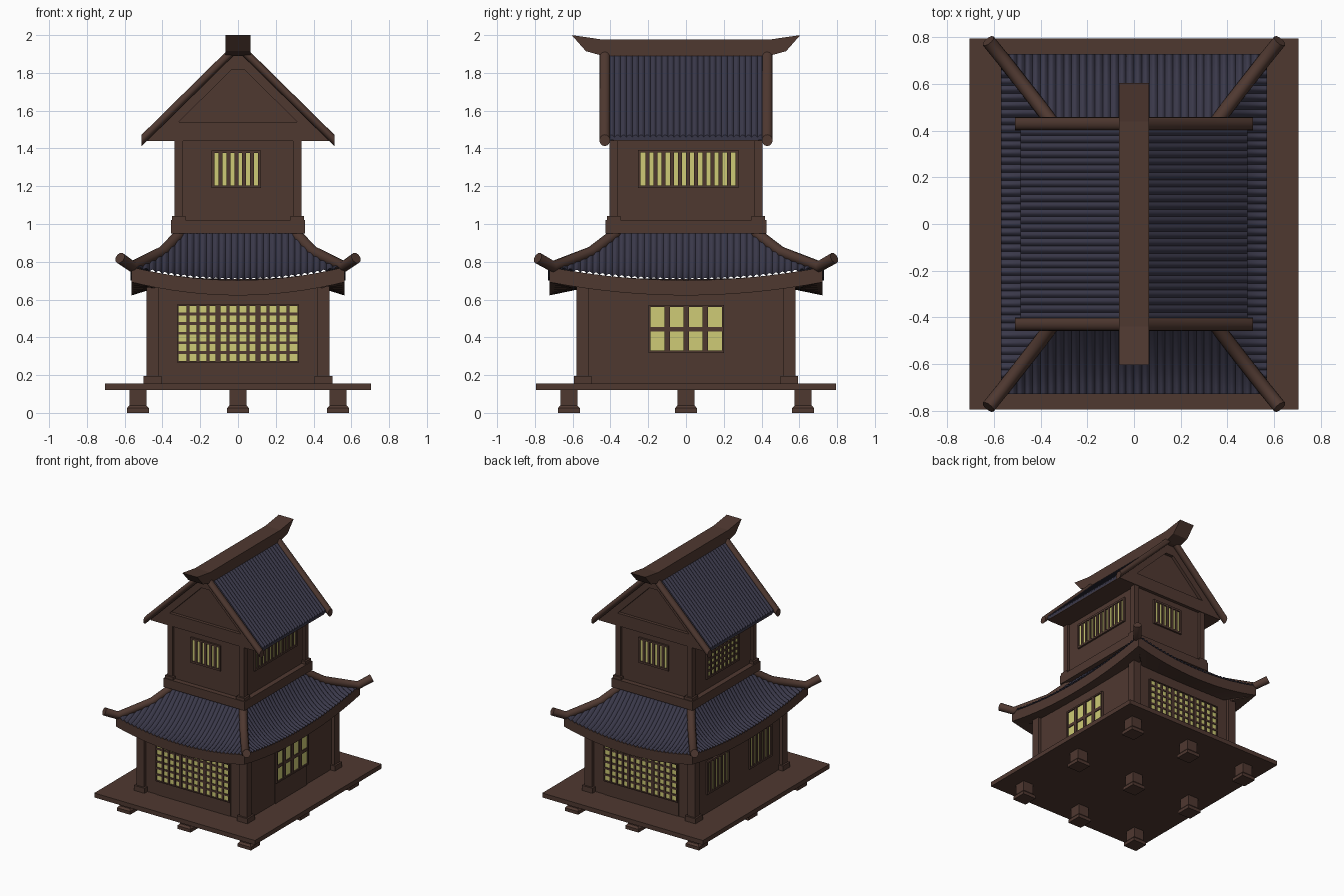
import bpy, bmesh, math
from mathutils import Vector

if "Cube" in bpy.data.objects:
    bpy.data.objects.remove(bpy.data.objects["Cube"])


def material(name, rgb):
    m = bpy.data.materials.new(name)
    m.diffuse_color = (*rgb, 1)
    m.use_nodes = True
    m.node_tree.nodes["Principled BSDF"].inputs["Base Color"].default_value = m.diffuse_color
    return m


WOOD = material("dark_brown_wood", (0.078, 0.040, 0.030))
TILE = material("slate_blue_tile", (0.042, 0.040, 0.068))
GLOW = material("pale_yellow_paper", (0.62, 0.60, 0.18))
SIDES = ("front", "back", "right", "left")


def place(side, u, d, z):
    """u runs along the wall, d outward from the centre."""
    return {"front": (u, -d, z), "back": (-u, d, z),
            "right": (d, u, z), "left": (-d, -u, z)}[side]


def finish(name, bm, mat, smooth=False, face_up=False):
    bmesh.ops.recalc_face_normals(bm, faces=bm.faces)
    if face_up and sum(f.normal.z * f.calc_area() for f in bm.faces) < 0:
        bmesh.ops.reverse_faces(bm, faces=bm.faces)
    me = bpy.data.meshes.new(name)
    bm.to_mesh(me)
    bm.free()
    ob = bpy.data.objects.new(name, me)
    bpy.context.collection.objects.link(ob)
    me.materials.append(mat)
    if smooth:
        bpy.ops.object.select_all(action='DESELECT')
        ob.select_set(True)
        bpy.context.view_layer.objects.active = ob
        bpy.ops.object.shade_smooth_by_angle(angle=math.radians(40))
    return ob


def add_loft(bm, rings):
    vs = [[bm.verts.new(p) for p in r] for r in rings]
    n = len(vs[0])
    for a, b in zip(vs, vs[1:]):
        for i in range(n):
            bm.faces.new((a[i], a[(i + 1) % n], b[(i + 1) % n], b[i]))
    bm.faces.new(vs[0])
    bm.faces.new(vs[-1])


def loft(name, ring_sets, mat, smooth=False):
    bm = bmesh.new()
    for rings in ring_sets:
        add_loft(bm, rings)
    return finish(name, bm, mat, smooth)


def box(x0, x1, y0, y1, z0, z1):
    return [[(x0, y0, z), (x1, y0, z), (x1, y1, z), (x0, y1, z)] for z in (z0, z1)]


def wall_box(side, u0, u1, d0, d1, z0, z1):
    a, b = place(side, u0, d0, z0), place(side, u1, d1, z1)
    return box(a[0], b[0], a[1], b[1], z0, z1)


def add_sheet(bm, columns):
    vs = [[bm.verts.new(p) for p in c] for c in columns]
    for a, b in zip(vs, vs[1:]):
        for i in range(len(a) - 1):
            bm.faces.new((a[i], a[i + 1], b[i + 1], b[i]))


def window(name, side, wall, u0, u1, z0, z1, bars_u, bars_z, bar=0.015, frame=0.015):
    """Glowing plate with a frame and crossing bars in front; bars_u holds (position, width)."""
    loft(name + "_paper", [wall_box(side, u0, u1, wall - 0.002, wall + 0.004, z0, z1)], GLOW)
    d0, d1 = wall - 0.002, wall + 0.014
    parts = [wall_box(side, u - w / 2, u + w / 2, d0, d1 - 0.002, z0, z1) for u, w in bars_u]
    parts += [wall_box(side, u0, u1, d0, d1 - 0.004, z - bar / 2, z + bar / 2) for z in bars_z]
    for a, b in ((u0 - frame, u0), (u1, u1 + frame)):
        parts.append(wall_box(side, a, b, d0, d1, z0 - frame, z1 + frame))
    for a, b in ((z0 - frame, z0), (z1, z1 + frame)):
        parts.append(wall_box(side, u0, u1, d0, d1, a, b))
    loft(name + "_bars", parts, WOOD)


def slats(u0, u1, cells, width):
    return [(u0 + (u1 - u0) * i / cells, width) for i in range(1, cells)]


# platform and feet
loft("platform", [box(-0.705, 0.705, -0.795, 0.795, 0.12, 0.155)], WOOD)
foot = ((0.058, 0), (0.058, 0.025), (0.045, 0.04), (0.045, 0.125))
loft("platform_feet", [[[(x + sx * h, y + sy * h, z) for sx, sy in ((-1, -1), (1, -1), (1, 1), (-1, 1))]
                        for h, z in foot] for x in (-0.53, 0, 0.53) for y in (-0.62, 0, 0.62)], WOOD)


# storeys: walls, corner posts and post bases
def storey(name, wx, wy, px, py, w, z0, z1, base):
    loft(name + "_walls", [box(-wx, wx, -wy, wy, z0, z1)], WOOD)
    posts = []
    for sx in (-1, 1):
        for sy in (-1, 1):
            posts.append(box(sx * (px - w), sx * px, sy * (py - w), sy * py, z0, z1))
            g = 0.014
            posts.append(box(sx * (px - w - g), sx * (px + g), sy * (py - w - g), sy * (py + g), z0, base))
    loft(name + "_posts", posts, WOOD)


storey("lower_storey", 0.46, 0.555, 0.485, 0.58, 0.065, 0.155, 0.69, 0.195)
storey("upper_storey", 0.315, 0.385, 0.335, 0.405, 0.043, 0.96, 1.445, 1.042)
loft("upper_sill_band", [box(-0.355, 0.355, -0.425, 0.425, 0.95, 1.02)], WOOD)

# lattice doors on front and back, slatted windows above
for side in ("front", "back"):
    loft(side + "_door_panel", [wall_box(side, -0.325, 0.325, 0.55, 0.56, 0.155, 0.575)], WOOD)
    bars = [(c + k * 0.0525, 0.016) for c in (-0.212, 0, 0.212) for k in (-1, 0, 1)]
    bars += [(-0.106, 0.025), (0.106, 0.025)]
    window(side + "_lattice", side, 0.56, -0.315, 0.315, 0.275, 0.565, bars,
           [0.32 + 0.051 * i for i in range(5)], 0.015, 0.008)
    window(side + "_upper_window", side, 0.385, -0.125, 0.107, 1.205, 1.375,
           slats(-0.135, 0.117, 6, 0.021), [])

# right side: panelled door and long slatted window
loft("right_door_panel", [wall_box("right", -0.2, 0.2, 0.455, 0.467, 0.155, 0.575)], WOOD)
window("right_door_window", "right", 0.467, -0.187, 0.19, 0.33, 0.56,
       slats(-0.2, 0.203, 4, 0.03), [0.443], 0.025, 0.012)
window("right_upper_window", "right", 0.315, -0.24, 0.262, 1.205, 1.378,
       slats(-0.248, 0.27, 12, 0.021), [])

# left side: two small slatted windows and an upper lattice
for label, c in (("rear", -0.265), ("fore", 0.265)):
    window("left_%s_window" % label, "left", 0.46, c - 0.125, c + 0.125, 0.32, 0.55,
           slats(c - 0.135, c + 0.135, 6, 0.022), [])
window("left_upper_lattice", "left", 0.315, -0.19, 0.19, 1.12, 1.38,
       slats(-0.195, 0.195, 8, 0.016), [1.12 + 0.0433 * i for i in range(1, 6)])


# lower skirt roof: concave corrugated slopes with lifted corners
def eave_z(s):
    return 0.70 + 0.07 * s * s


def ribs(u, pitch, height):
    return height * abs(math.sin(math.pi * u / pitch))


bm = bmesh.new()
eaves = []
for side in SIDES:
    a, b, d0, d1, wall = ((0.31, 0.57, 0.38, 0.73, 0.54) if side in ("front", "back")
                          else (0.38, 0.73, 0.31, 0.57, 0.44))
    count = round(2 * b / 0.034)
    pitch, columns = 2 * b / count, []
    for i in range(count * 6 + 1):
        u = (-b + pitch * i / 6) * 0.998
        t0 = max(0, (abs(u) - a) / (b - a))
        col = []
        for k in range(9):
            t = t0 + (1 - t0) * k / 8
            s = u / (a + (b - a) * t)
            z = 0.95 - (0.95 - eave_z(s)) * (1 - (1 - t) ** 1.7)
            col.append(place(side, u, d0 + (d1 - d0) * t, z + ribs(u + b, pitch, 0.014)))
        columns.append(col)
    add_sheet(bm, columns)
    # fascia board with soffit, following the eave curve
    ub, ui, rings = b - 0.007, b - d1 + wall, []
    for i in range(17):
        s = -1 + i / 8
        z = eave_z(s)
        rings.append([place(side, s * ub, d1 - 0.007, z + 0.002), place(side, s * ub, d1 - 0.007, z - 0.078),
                      place(side, s * ui, wall, 0.66), place(side, s * ui, wall, 0.71)])
    eaves.append(rings)
finish("lower_roof_tiles", bm, TILE, True, True)
loft("lower_eaves", eaves, WOOD)

# hip beams, bent up at the corners
hip = [Vector(p) for p in ((0.30, 0.365, 0.955), (0.40, 0.50, 0.852), (0.56, 0.705, 0.775), (0.625, 0.785, 0.82))]
for sx in (-1, 1):
    for sy in (-1, 1):
        cu = bpy.data.curves.new("hip_beam", 'CURVE')
        cu.dimensions = '3D'
        cu.bevel_depth, cu.bevel_resolution, cu.use_fill_caps = 0.03, 3, True
        sp = cu.splines.new('POLY')
        sp.points.add(len(hip) - 1)
        for pt, p in zip(sp.points, hip):
            pt.co = (sx * p.x, sy * p.y, p.z, 1)
        ob = bpy.data.objects.new("hip_beam", cu)
        cu.materials.append(WOOD)
        bpy.context.collection.objects.link(ob)


# gable roof body with framed, recessed gable ends
def extrude_y(points, y0, y1):
    return [[(x, y, z) for x, z in points] for y in (y0, y1)]


loft("gable_body", [extrude_y([(-0.485, 1.44), (0.485, 1.44), (0.485, 1.45), (0, 1.935), (-0.485, 1.45)],
                              -0.385, 0.385)], WOOD)
frames = []
for y0, y1 in ((-0.41, -0.38), (0.38, 0.41)):
    frames.append(extrude_y([(-0.48, 1.44), (0.48, 1.44), (0.38, 1.54), (-0.38, 1.54)], y0, y1))
    frames.append(extrude_y([(-0.06, 1.815), (0.06, 1.815), (0, 1.92)], y0, y1))
    for m in (-1, 1):
        frames.append(extrude_y([(m * 0.485, 1.445), (0, 1.93), (0, 1.85), (m * 0.41, 1.445)], y0, y1))
loft("gable_frames", frames, WOOD)

# upper corrugated tiles
bm = bmesh.new()
for m in (-1, 1):
    columns = []
    for i in range(26 * 6 + 1):
        y = -0.41 + 0.82 * i / 156
        h = ribs(y + 0.41, 0.82 / 26, 0.012)
        columns.append([(m * x, y, 1.942 - 0.99 * x + h) for x in (0.02, 0.25, 0.487)]
                       + [(m * 0.485, y, 1.445)])
    add_sheet(bm, columns)
finish("upper_roof_tiles", bm, TILE, True, True)

# round bargeboards and upswept ridge beam
barges = []
for y in (-0.43, 0.43):
    barges.append([[(x, y + 0.028 * math.cos(a), 1.945 - 0.985 * abs(x) + 0.03 * math.sin(a))
                    for a in (math.tau * k / 16 for k in range(16))] for x in (-0.51, 0, 0.51)])
loft("bargeboards", barges, WOOD, True)
half = [(0.44, 1.89), (0.53, 1.915), (0.605, 2.0), (0.44, 1.976)]
profile = half + [(-y, z) for y, z in reversed(half)]
loft("ridge_beam", [[[(x, y, z) for y, z in profile] for x in (-0.065, 0.065)]], WOOD)
